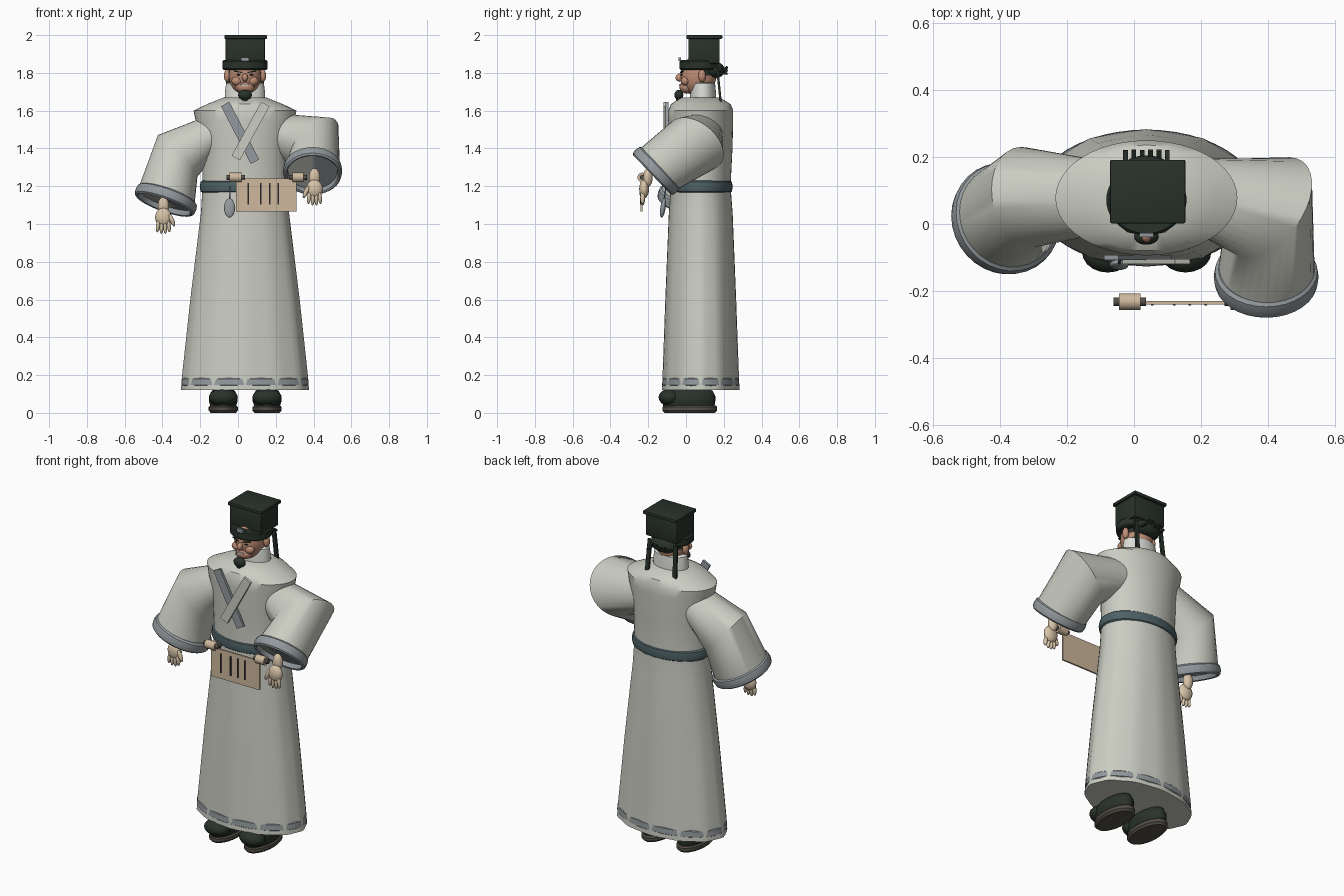
import bpy, bmesh, math, random
from mathutils import Vector as V, Matrix as M

if "Cube" in bpy.data.objects:
    bpy.data.objects.remove(bpy.data.objects["Cube"])

random.seed(3)
CX, CY = 0.037, 0.078   # body axis


def mat(name, r, g, b):
    m = bpy.data.materials.new(name)
    m.diffuse_color = (r, g, b, 1)
    m.use_nodes = True
    m.node_tree.nodes["Principled BSDF"].inputs["Base Color"].default_value = m.diffuse_color
    return m


ROBE = mat("robe_cream", .60, .61, .54)
TRIM = mat("trim_grey", .29, .32, .34)
BELT = mat("belt_teal", .075, .12, .13)
DARK = mat("hat_dark_green", .022, .032, .023)
SKIN = mat("face_skin", .52, .27, .18)
TAN = mat("hand_tan", .68, .55, .39)
PAPER = mat("scroll_paper", .62, .48, .34)
INK = mat("ink_black", .02, .02, .02)
WHITE = mat("collar_white", .72, .72, .68)
SOLE = mat("sole_brown", .09, .08, .065)


def finish(name, bm, *mats, angle=35):
    bmesh.ops.recalc_face_normals(bm, faces=bm.faces)
    me = bpy.data.meshes.new(name)
    bm.to_mesh(me)
    bm.free()
    for m in mats:
        me.materials.append(m)
    me.polygons.foreach_set("use_smooth", [True] * len(me.polygons))
    me.set_sharp_from_angle(angle=math.radians(angle))
    ob = bpy.data.objects.new(name, me)
    bpy.context.collection.objects.link(ob)
    return ob


def loft(name, rings, m, closed=False, angle=35):
    """Skin a list of equal point rings; cap the ends or join last to first."""
    bm = bmesh.new()
    rows = [[bm.verts.new(p) for p in r] for r in rings]
    pairs = list(zip(rows, rows[1:])) + ([(rows[-1], rows[0])] if closed else [])
    n = len(rows[0])
    for a, b in pairs:
        for i in range(n):
            bm.faces.new((a[i], a[(i + 1) % n], b[(i + 1) % n], b[i]))
    if not closed:
        bm.faces.new(rows[0])
        bm.faces.new(rows[-1])
    return finish(name, bm, m, angle=angle)


def oval(z, rx, ry, cx=CX, cy=CY, n=48, fold=0):
    pts = []
    for i in range(n):
        t = math.tau * i / n
        k = 1 + fold * math.cos(12 * t)
        pts.append(V((cx + rx * k * math.cos(t), cy + ry * k * math.sin(t), z)))
    return pts


def ball(name, c, r, m, rot=M(), seg=20):
    bm = bmesh.new()
    bmesh.ops.create_uvsphere(bm, u_segments=seg, v_segments=seg // 2, radius=1,
                              matrix=M.Translation(c) @ rot @ M.Diagonal((*r, 1)))
    return finish(name, bm, m, angle=60)


def box(name, c, size, m, rot=M(), bevel=0):
    bm = bmesh.new()
    bmesh.ops.create_cube(bm, size=1, matrix=M.Translation(c) @ rot @ M.Diagonal((*size, 1)))
    if bevel:
        bmesh.ops.bevel(bm, geom=bm.edges[:], offset=bevel, segments=2, profile=.5, affect='EDGES')
    return finish(name, bm, m)


def bar(name, p, q, width, thick, m):
    """Flat strip from p to q, its thin side along y."""
    d = V(q) - V(p)
    z = d.normalized()
    x = V((0, 1, 0)).cross(z).normalized()
    rot = M((x, z.cross(x), z)).transposed().to_4x4()
    box(name, (V(p) + V(q)) / 2, (width, thick, d.length), m, rot)


def rod(name, c, r, length, m):
    bm = bmesh.new()
    bmesh.ops.create_cone(bm, cap_ends=True, segments=20, radius1=r, radius2=r, depth=length,
                          matrix=M.Translation(c) @ M.Rotation(math.pi / 2, 4, 'Y'))
    return finish(name, bm, m)


# robe: folded skirt, waist, chest and sloping shoulder yoke
loft("robe", [oval(z, rx, ry, fold=f) for z, rx, ry, f in (
    (.12, .335, .203, .012), (.19, .33, .2, .012), (.6, .287, .186, .009), (1.06, .232, .168, .005),
    (1.2, .225, .158, 0), (1.4, .228, .168, 0), (1.55, .262, .172, 0), (1.6, .272, .172, 0),
    (1.635, .2, .158, 0), (1.67, .112, .1, 0))], ROBE)
loft("hem_trim", [oval(z, rx, ry) for z, rx, ry in (
    (.14, .325, .195), (.148, .336, .204), (.18, .333, .202), (.19, .322, .193))], TRIM, True)
loft("belt", [oval(z, .225 + d, .155 + d) for z, d in (
    (1.165, 0), (1.173, .01), (1.197, .015), (1.222, .01), (1.23, 0))], BELT, True)
bar("lapel_under", (-.068, -.1, 1.635), (.09, -.1, 1.33), .05, .014, TRIM)
bar("lapel_over", (.145, -.112, 1.635), (-.012, -.112, 1.35), .05, .014, ROBE)


# sleeves with thick cuffs
def disc(c, n, r, ref, k=32):
    n = n.normalized()
    u = (ref - n * ref.dot(n)).normalized()
    v = n.cross(u)
    return [c + r * (u * math.cos(math.tau * i / k) + v * math.sin(math.tau * i / k)) for i in range(k)]


def sleeve(side, stations):
    st = [(V(c), V(n).normalized(), r) for c, n, r in stations]
    ref = st[0][1].cross(st[-1][1])
    c, n, r = st[-1]
    st[-1] = (c - n * .03, n, r * .97)
    loft(side + "_sleeve", [disc(*s, ref) for s in st], ROBE, angle=45)
    loft(side + "_cuff", [disc(c + n * o, n, r * k, ref) for o, k in (
        (-.062, .95), (-.053, 1.02), (-.03, 1.045), (-.008, 1.02), (0, .96), (-.004, .9), (-.03, .87))], TRIM)


sleeve("right", (((.2, .08, 1.47), (1, 0, 0), .115), ((.4, .05, 1.425), (.65, -.5, -.6), .172),
                 ((.395, -.18, 1.26), (0, -.72, -.69), .15)))
sleeve("left", (((-.13, .08, 1.47), (-1, 0, 0), .115), ((-.32, .08, 1.36), (-.72, -.15, -.68), .152),
                ((-.392, .01, 1.1), (-.33, -.22, -.92), .163)))


# hands: palm, four fingers and a thumb
def hand(side, c, thumb):
    c = V(c)
    ball(side + "_palm", c, (.044, .026, .05), TAN)
    ball(side + "_wrist", c + V((0, .02, .06)), (.03, .025, .05), TAN)
    for i in range(4):
        x = (i - 1.5) * .019
        ball(f"{side}_finger_{i + 1}", c + V((x, -.008, -.055 + abs(i - 1.5) * .008)),
             (.0105, .013, .037), TAN, M.Rotation(-x * 4, 4, 'Y'), 12)
    ball(side + "_thumb", c + V((thumb * .045, -.012, -.015)), (.012, .013, .036), TAN,
         M.Rotation(-thumb * .4, 4, 'Y'), 12)


hand("left", (-.395, -.035, 1.035), 1)
hand("right", (.405, -.222, 1.185), -1)

# hanging scroll with ink columns and two rollers
box("scroll_sheet", (.15, -.235, 1.153), (.32, .01, .175), PAPER)
for i, x in enumerate((.055, .12, .167, .214)):
    box(f"ink_column_{i + 1}", (x, -.241, 1.16), (.008, .006, .115), INK)
for i, (x, w) in enumerate(((-.013, .064), (.318, .06))):
    rod(f"roller_{i + 1}", (x, -.232, 1.247), .025, w, PAPER)
    rod(f"roller_pin_{i + 1}", (x, -.232, 1.247), .013, w + .034, SOLE)

# belt pendant
ball("pendant", (-.045, -.122, 1.085), (.029, .014, .052), TRIM, M.Rotation(-.15, 4, 'X'))
bar("pendant_cord", (-.04, -.105, 1.2), (-.045, -.118, 1.12), .007, .007, BELT)

# head: face skin with hair at the back
head = ball("head", (CX, .065, 1.785), (.085, .095, .11), SKIN, seg=32)
head.data.materials.append(DARK)
for p in head.data.polygons:
    if p.center.y > .075 and p.center.z > 1.775:
        p.material_index = 1
ball("nose", (CX, -.033, 1.775), (.016, .023, .022), SKIN, seg=12)
ball("chin", (CX, .005, 1.725), (.05, .04, .035), SKIN)
for s, side in ((-1, "left"), (1, "right")):
    ball(side + "_ear", (CX + s * .094, .085, 1.785), (.018, .02, .034), SKIN, seg=12)
    ball(side + "_cheek", (CX + s * .042, -.003, 1.757), (.03, .025, .025), SKIN, seg=12)
    ball(side + "_eye", (CX + s * .034, -.022, 1.79), (.012, .006, .004), INK, seg=10)
    bar(side + "_eyebrow", (CX + s * .015, -.028, 1.802), (CX + s * .058, -.016, 1.81), .007, .007, DARK)
    bar(side + "_ribbon", (CX + s * .085, .165, 1.83), (CX + s * .092, .185, 1.63), .024, .012, DARK)
box("mouth", (CX, -.034, 1.737), (.045, .008, .006), WHITE)
loft("collar", [oval(z, rx, ry, cy=.09, n=32) for z, rx, ry in (
    (1.65, .108, .07), (1.7, .106, .068), (1.745, .1, .064), (1.75, .09, .058))], WHITE)
ball("beard", (CX, -.038, 1.683), (.037, .024, .027), DARK)
ball("beard_tip", (CX, -.038, 1.662), (.018, .016, .025), DARK, seg=12)

# hair knot and loose strands behind
ball("hair_knot", (CX, .15, 1.815), (.085, .055, .045), DARK)
for i in range(6):
    x = CX + (i - 2.5) * .025
    bar(f"hair_strand_{i + 1}", (x, .17, 1.8), (x, .22, 1.79 + random.random() * .07), .014, .01, DARK)

# square hat on a round band
loft("hat_band", [oval(z, rx, ry, cy=.072) for z, rx, ry in (
    (1.815, .112, .1), (1.822, .12, .106), (1.86, .12, .106), (1.868, .112, .1))], DARK)
box("hat_crown", (CX + .002, .095, 1.92), (.208, .165, .14), DARK, bevel=.005)
box("hat_top", (CX + .004, .097, 1.99), (.225, .19, .02), DARK, bevel=.005)
box("hat_badge", (CX, -.033, 1.872), (.042, .012, .018), TRIM)

# shoes
for x, side in ((-.078, "left"), (.154, "right")):
    loft(side + "_sole", [oval(z, rx, ry, x, .02, 32) for z, rx, ry in (
        (0, .066, .132), (.012, .077, .145), (.03, .077, .145), (.038, .07, .138))], SOLE)
    loft(side + "_shoe", [oval(z, rx, ry, x, .015, 32) for z, rx, ry in (
        (.036, .068, .136), (.06, .076, .14), (.09, .076, .14), (.118, .06, .125), (.128, .04, .1))], DARK, angle=60)
    ball(side + "_toe", (x, -.085, .082), (.077, .06, .046), DARK)
